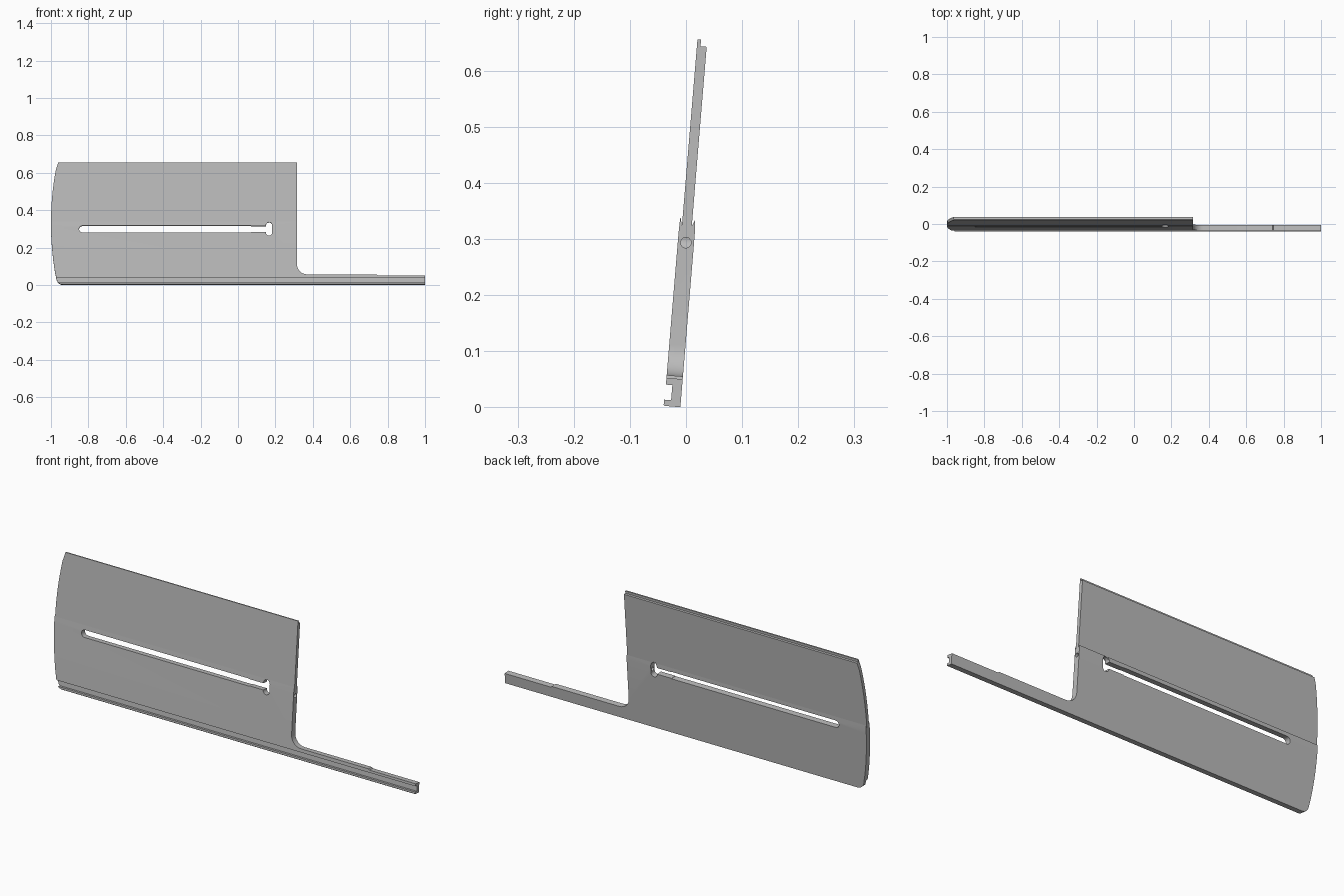
import bpy, bmesh, math
from mathutils import Matrix, Vector

cube = bpy.data.objects.get("Cube")
if cube:
    bpy.data.objects.remove(cube, do_unlink=True)

grey = bpy.data.materials.new("plain grey")
grey.use_nodes = True
colour = (0.5, 0.5, 0.5, 1)
grey.diffuse_color = colour
grey.node_tree.nodes["Principled BSDF"].inputs["Base Color"].default_value = colour


def prism(name, points, direction):
    """Extrude a closed loop of 3D points along a direction."""
    bm = bmesh.new()
    face = bm.faces.new([bm.verts.new(p) for p in points])
    made = bmesh.ops.extrude_face_region(bm, geom=[face])["geom"]
    moved = [v for v in made if isinstance(v, bmesh.types.BMVert)]
    bmesh.ops.translate(bm, verts=moved, vec=direction)
    bmesh.ops.recalc_face_normals(bm, faces=bm.faces)
    mesh = bpy.data.meshes.new(name)
    bm.to_mesh(mesh)
    bm.free()
    mesh.materials.append(grey)
    obj = bpy.data.objects.new(name, mesh)
    bpy.context.collection.objects.link(obj)
    return obj


def arc(cx, cz, r, start, end, steps=8):
    angles = [math.radians(start + (end - start) * i / steps) for i in range(steps + 1)]
    return [(cx + r * math.cos(a), cz + r * math.sin(a)) for a in angles]


def through(name, outline):
    """Prism through the panel thickness from an x, z outline."""
    return prism(name, [(x, -0.1, z) for x, z in outline], Vector((0, 0.2, 0)))


def boolean(target, tool, operation):
    mod = target.modifiers.new("cut", "BOOLEAN")
    mod.operation, mod.object, mod.solver = operation, tool, "EXACT"
    bpy.context.view_layer.objects.active = target
    bpy.ops.object.modifier_apply(modifier=mod.name)
    bpy.data.objects.remove(tool, do_unlink=True)


# Cross-section (y, z): grooved foot, thick lower half, thin upper half, stepped top
t, front, back = 0.0145, -0.0095, 0.008
section = [
    (t, 0), (t, 0.31), (0.0128, 0.335), (back, 0.322), (back, 0.644),
    (-0.003, 0.644), (-0.003, 0.656), (front, 0.656), (front, 0.322),
    (-0.0136, 0.339), (-t, 0.31), (-t, 0.038), (-0.003, 0.038),
    (-0.003, 0.011), (-0.0155, 0.011), (-0.0155, 0.002), (-0.0135, 0),
]
panel = prism("slotted_panel", [(-1.1, y, z) for y, z in section], Vector((2.2, 0, 0)))

# Outline: bowed left edge, rounded corners and a narrow arm to the right
outline = (
    arc(-0.935, 0.036, 0.036, 270, 190, 6)
    + arc(0.6, 0.33, 1.6, 190, 169, 24)[1:-1]
    + [(-0.962, 0.654), (-0.955, 0.7), (0.315, 0.7)]
    + arc(0.37, 0.11, 0.055, 180, 270)
    + [(0.74, 0.055), (0.745, 0.05), (1, 0.05), (1, -0.05), (-0.935, -0.05)]
)
boolean(panel, through("outline_cutter", outline), "INTERSECT")

# Long slot with a rounded left end, and a taller keyhole at its right end
slot = arc(-0.832, 0.298, 0.018, 90, 270) + [(0.07, 0.28), (0.07, 0.282),
                                            (0.16, 0.282), (0.16, 0.314), (0.07, 0.314), (0.07, 0.316)]
boolean(panel, through("slot_cutter", slot), "DIFFERENCE")
keyhole = arc(0.166, 0.318, 0.017, 0, 180) + arc(0.166, 0.28, 0.017, 180, 360)
boolean(panel, through("keyhole_cutter", keyhole), "DIFFERENCE")

# Pin hole running from the right edge into the keyhole
ring = [(0.17, y, z) for y, z in arc(0, 0.293, 0.0095, 0, 330, 11)]
boolean(panel, prism("pin_cutter", ring, Vector((0.3, 0, 0))), "DIFFERENCE")

# Lean the panel back and stand it on the ground
lean = Matrix.Rotation(-0.083, 4, "X")
panel.data.transform(lean)
low = min(v.co.z for v in panel.data.vertices)
panel.data.transform(Matrix.Translation((0, -0.0245, -low)))

bpy.ops.object.select_all(action="DESELECT")
panel.select_set(True)
bpy.context.view_layer.objects.active = panel
bpy.ops.object.shade_smooth_by_angle(angle=math.radians(25))
